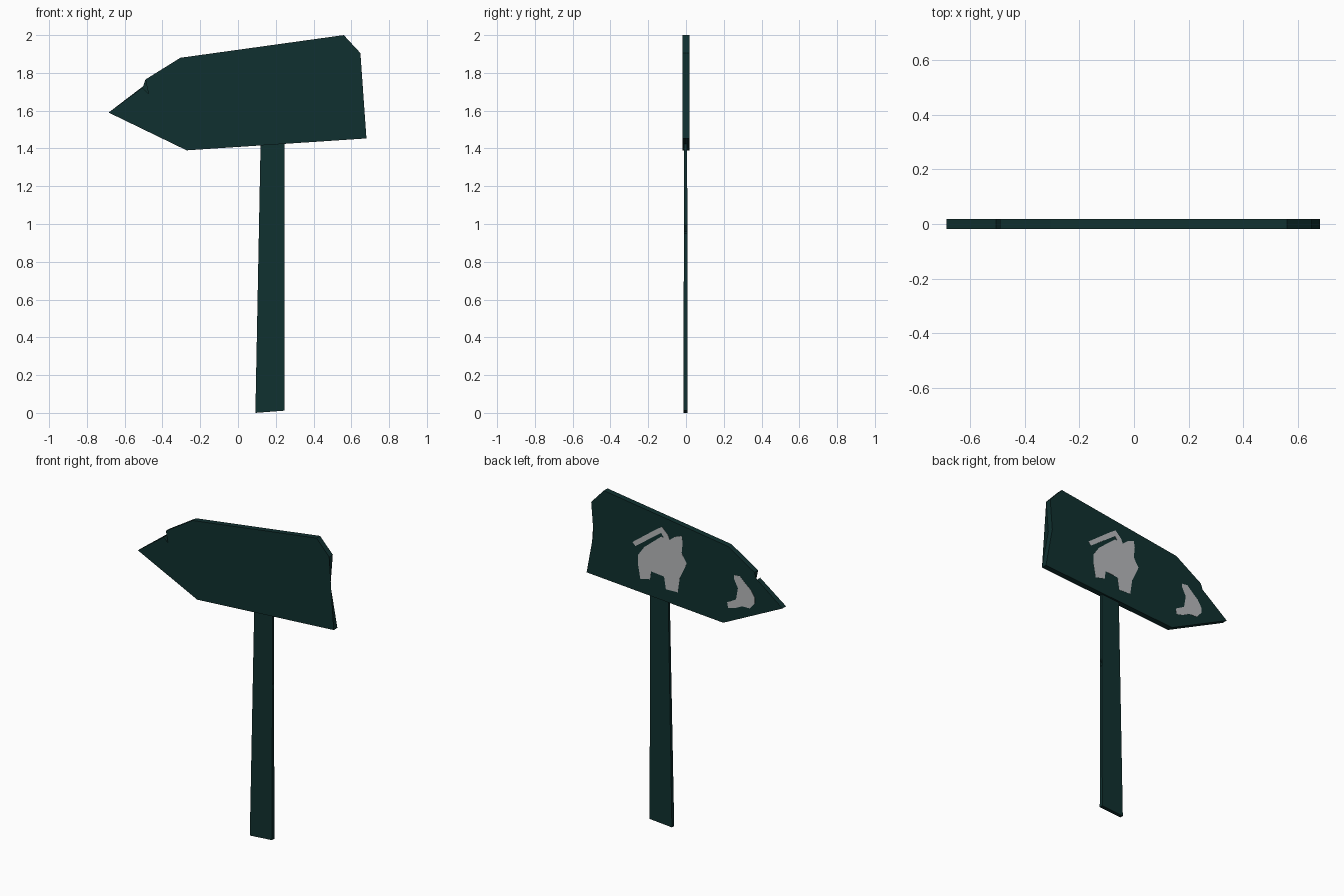
import bpy, bmesh


def material(name, rgb):
    m = bpy.data.materials.new(name)
    m.diffuse_color = (*rgb, 1)
    return m


TEAL = material("dark teal wood", (0.0052, 0.030, 0.029))
GREY = material("pale grey paint", (0.48, 0.49, 0.50))


def slab(name, outline, front, back, mat):
    """Extrude an (x, z) outline; front and back give y as functions of z."""
    bm = bmesh.new()
    f = [bm.verts.new((x, front(z), z)) for x, z in outline]
    b = [bm.verts.new((x, back(z), z)) for x, z in outline]
    bm.faces.new(f)
    bm.faces.new(b[::-1])
    n = len(outline)
    for i in range(n):
        j = (i + 1) % n
        bm.faces.new((f[i], b[i], b[j], f[j]))
    bmesh.ops.triangulate(bm, faces=[p for p in bm.faces if len(p.verts) > 4])
    bmesh.ops.recalc_face_normals(bm, faces=bm.faces)
    me = bpy.data.meshes.new(name)
    bm.to_mesh(me)
    bm.free()
    me.materials.append(mat)
    ob = bpy.data.objects.new(name, me)
    bpy.context.collection.objects.link(ob)
    return ob


HALF = 0.018

# Arrow-shaped board with a chipped upper edge
board = [(-0.685, 1.59), (-0.272, 1.39), (0.68, 1.453), (0.632, 1.71),
         (0.648, 1.905), (0.56, 2.0), (-0.305, 1.88), (-0.49, 1.765),
         (-0.475, 1.692), (-0.505, 1.722)]
slab("sign_board", board, lambda z: -HALF, lambda z: HALF, TEAL)

# Thin post, tapering upwards, with a nick on one side
post = [(0.092, 0.0), (0.247, 0.012), (0.247, 0.95), (0.224, 0.96),
        (0.247, 1.0), (0.247, 1.45), (0.12, 1.45)]
slab("post", post, lambda z: -0.014 + 0.003 * z, lambda z: 0.009 - 0.002 * z, TEAL)

# Painted house and arrowhead on the back of the board
roof = [(0.36, 1.73), (0.20, 1.85), (0.155, 1.88), (0.113, 1.84),
        (0.10, 1.81), (0.133, 1.805), (0.16, 1.84), (0.34, 1.71)]
house = [(0.16, 1.817), (0.10, 1.813), (0.07, 1.796), (0.065, 1.841),
         (0.017, 1.859), (0.01, 1.818), (0.03, 1.782), (0.01, 1.738),
         (-0.018, 1.696), (-0.004, 1.662), (0.03, 1.678), (0.03, 1.592),
         (0.044, 1.497), (0.127, 1.494), (0.14, 1.571), (0.23, 1.579),
         (0.237, 1.528), (0.305, 1.511), (0.32, 1.593), (0.32, 1.661),
         (0.278, 1.72)]
arrow = [(-0.348, 1.711), (-0.389, 1.715), (-0.43, 1.676), (-0.465, 1.648),
         (-0.492, 1.606), (-0.492, 1.569), (-0.458, 1.53), (-0.403, 1.529),
         (-0.355, 1.504), (-0.307, 1.492), (-0.30, 1.527), (-0.362, 1.561),
         (-0.41, 1.567), (-0.437, 1.592), (-0.41, 1.641), (-0.348, 1.687)]
for name, shape in (("painted_roof", roof), ("painted_house", house),
                    ("painted_arrow", arrow)):
    slab(name, shape, lambda z: HALF - 0.001, lambda z: HALF + 0.001, GREY)
